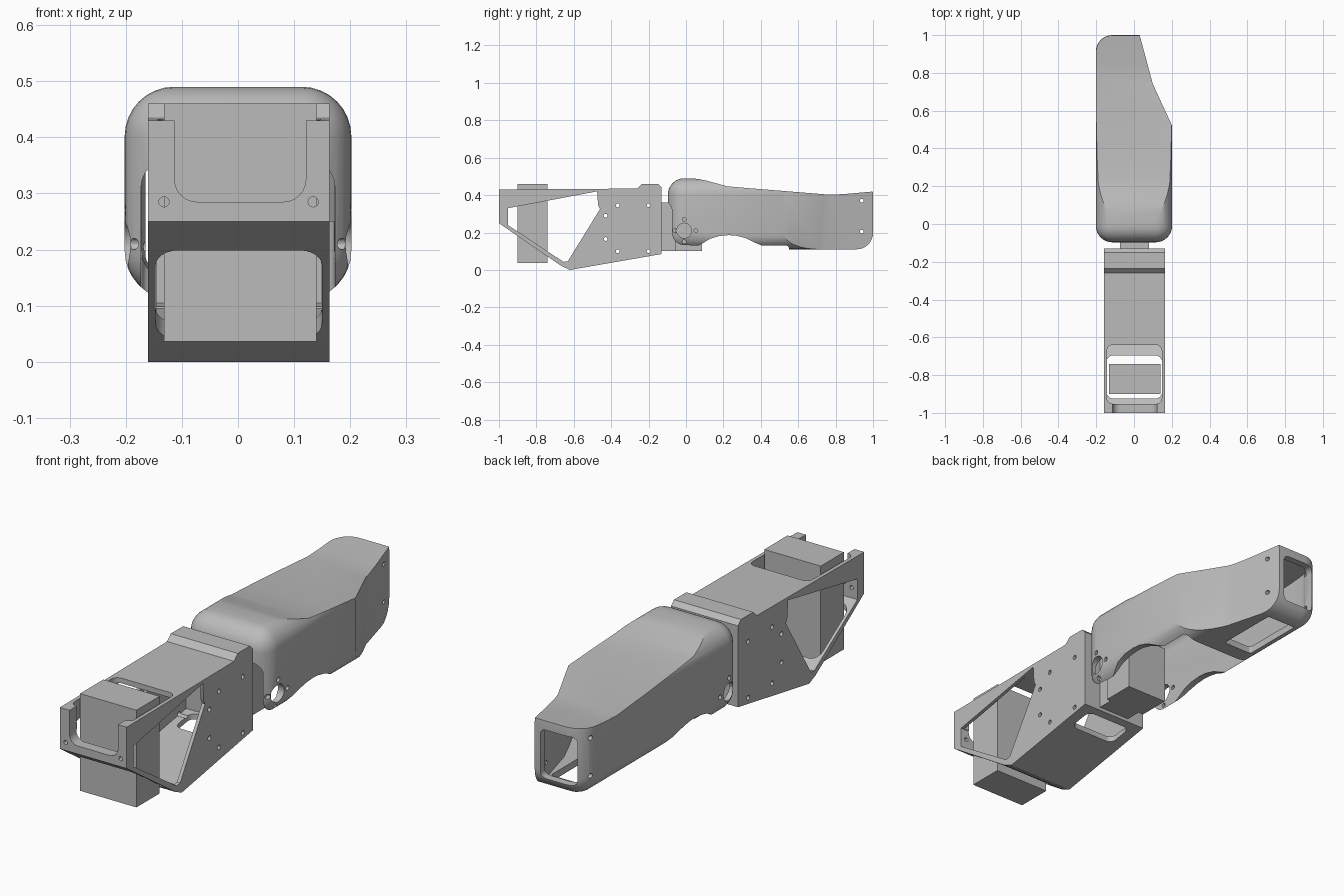
import bpy, bmesh
from mathutils import Vector, Matrix

cube = bpy.data.objects.get("Cube")
if cube:
    bpy.data.objects.remove(cube, do_unlink=True)

grey = bpy.data.materials.new("plain_grey")
grey.use_nodes = True
COLOUR = (0.5, 0.5, 0.5, 1)
grey.diffuse_color = COLOUR
grey.node_tree.nodes["Principled BSDF"].inputs["Base Color"].default_value = COLOUR


def finish(name, bm):
    bmesh.ops.recalc_face_normals(bm, faces=bm.faces)
    mesh = bpy.data.meshes.new(name)
    bm.to_mesh(mesh)
    bm.free()
    mesh.materials.append(grey)
    obj = bpy.data.objects.new(name, mesh)
    bpy.context.collection.objects.link(obj)
    return obj


def prism(name, points, axis, start, end):
    """Extrude an outline along x (points are y, z) or z (points are x, y)."""
    bm = bmesh.new()
    place = (lambda u, v: (start, u, v)) if axis == 0 else (lambda u, v: (u, v, start))
    face = bm.faces.new([bm.verts.new(place(u, v)) for u, v in points])
    out = bmesh.ops.extrude_face_region(bm, geom=[face])
    move = Vector((0, 0, 0))
    move[axis] = end - start
    bmesh.ops.translate(bm, vec=move, verts=[g for g in out["geom"] if isinstance(g, bmesh.types.BMVert)])
    return finish(name, bm)


def box(name, x, y, z, radius=0, axis=None, segments=6):
    """Box from ranges; rounds the edges along one axis, or all edges."""
    bm = bmesh.new()
    bmesh.ops.create_cube(bm, size=1)
    for v in bm.verts:
        v.co = [r[0] if c < 0 else r[1] for c, r in zip(v.co, (x, y, z))]
    if radius:
        edges = [e for e in bm.edges if axis is None
                 or abs((e.verts[0].co - e.verts[1].co)[axis]) > 1e-4]
        bmesh.ops.bevel(bm, geom=edges, offset=radius, segments=segments,
                        profile=0.5, affect="EDGES", clamp_overlap=True)
    return finish(name, bm)


def bores(name, axis, length, spots):
    """Set of round cutters along x or y; spots are (centre, radius)."""
    bm = bmesh.new()
    turn = Matrix.Rotation(1.5708, 4, "Y" if axis == 0 else "X")
    for centre, radius in spots:
        bmesh.ops.create_cone(bm, cap_ends=True, segments=20, radius1=radius, radius2=radius,
                              depth=length, matrix=Matrix.Translation(centre) @ turn)
    return finish(name, bm)


def combine(target, tool, operation="DIFFERENCE"):
    mod = target.modifiers.new("cut", "BOOLEAN")
    mod.operation, mod.solver, mod.object = operation, "EXACT", tool
    bpy.context.view_layer.update()
    graph = bpy.context.evaluated_depsgraph_get()
    mesh = bpy.data.meshes.new_from_object(target.evaluated_get(graph))
    target.modifiers.clear()
    target.data = mesh
    bpy.data.objects.remove(tool, do_unlink=True)


def smooth(obj):
    bpy.ops.object.select_all(action="DESELECT")
    obj.select_set(True)
    bpy.context.view_layer.objects.active = obj
    bpy.ops.object.shade_smooth_by_angle(angle=0.5)


# Front bracket: hollow wedge with a raised rear lip
outline = [(-1, .25), (-1, .43), (-.26, .435), (-.235, .46), (-.15, .46), (-.13, .44),
           (-.13, .085), (-.62, 0), (-.665, .02)]
bracket = prism("front_bracket", outline, 0, -.16, .163)
hollow = [(-.95, .24), (-.95, .41), (-.15, .41), (-.15, .105), (-.62, .028), (-.655, .043)]
combine(bracket, prism("hollow_cutter", hollow, 0, -.145, .148))
# Side windows, one cut through both walls
window = [(-.953, .24), (-.953, .33), (-.475, .42), (-.47, .345), (-.46, .325),
          (-.632, .046), (-.655, .043)]
combine(bracket, prism("window_cutter", window, 0, -.3, .3))
# Top well, front notch, sloped underside opening and rear underside slot
combine(bracket, box("well_cutter", (-.143, .147), (-.952, -.64), (.36, .6), .03, 2))
combine(bracket, box("notch_cutter", (-.113, .121), (-1.1, -.94), (.285, .6), .04, 1))
combine(bracket, box("under_cutter", (-.147, .15), (-.925, -.695), (-.1, .25), .04, 2))
combine(bracket, box("slot_cutter", (-.11, .113), (-.28, -.165), (-.1, .2), .03, 2))
side_bolts = [(-.365, .345), (-.43, .29), (-.43, .165), (-.365, .1), (-.2, .345), (-.2, .1)]
combine(bracket, bores("bolt_cutter", 0, 1, [((0, y, z), .01) for y, z in side_bolts]))
combine(bracket, bores("bolt_cutter", 1, .2, [((x, -1, .285), .009) for x in (-.132, .134)]))
smooth(bracket)

# Motor blocks
box("front_motor", (-.132, .14), (-.9, -.74), (.036, .46))
motor = box("joint_motor", (-.1, .1), (-.06, .085), (.1, .36))
neck = box("joint_neck", (-.075, .08), (-.135, -.05), (.1, .36))
combine(motor, neck, "UNION")

# Rear shell: rounded box trimmed by a side outline and a tapered plan
top = [(-.2, .49), (.02, .49), (.06, .487), (.11, .477), (.22, .447), (.35, .436),
       (.77, .402), (.85, .406), (1.1, .428)]
arch = [(1.1, .05), (.52, .05), (.52, .115), (.48, .125), (.41, .128), (.37, .145), (.32, .17),
        (.27, .183), (.23, .186), (.18, .182), (.13, .167), (.09, .143), (.065, .13), (-.2, .13)]
shell = box("rear_shell", (-.202, .202), (-.097, 1), (.11, .49), .088, None, 8)
combine(shell, prism("side_trim", top + arch, 0, -.5, .5), "INTERSECT")


def plan(inset):
    t = inset
    return [(-.5, -.5), (.5, -.5), (.5, .52), (.202 - t, .52 - t / 3), (.1 - t, .74), (.003 - t, 1.1), (-.5, 1.1)]


combine(shell, prism("plan_trim", plan(0), 2, -.5, 1), "INTERSECT")

# Shell cavity follows the outside at wall thickness
WALL = .03
cavity = box("cavity_cutter", (-.172, .172), (-.067, .97), (.14, .46), .06)
lowered = [(y, z - WALL) for y, z in top] + [(1.1, -.2), (-.2, -.2)]
combine(cavity, prism("side_trim", lowered, 0, -.5, .5), "INTERSECT")
combine(cavity, prism("plan_trim", plan(WALL), 2, -.5, 1), "INTERSECT")
combine(shell, cavity)
# Open underside, open front, end window and floor slot
combine(shell, box("belly_cutter", (-.171, .171), (-.06, .55), (-.1, .25), .02, 2))
combine(shell, box("mouth_cutter", (-.173, .173), (-.3, .02), (-.2, .36), .05, 1))
combine(shell, box("end_cutter", (-.165, .003), (.9, 1.2), (.165, .38), .025, 1))
combine(shell, box("floor_cutter", (-.13, .015), (.62, .91), (0, .25), .01, 2))
# Pivot bores, their bolt circle and the end bolts
ring = [((0, -.01 + dy, .21 + dz), .01) for dy, dz in ((.063, 0), (-.05, 0), (0, .06), (0, -.06))]
ends = [((0, .94, z), .01) for z in (.205, .37)]
combine(shell, bores("pivot_cutter", 0, 1, [((0, -.01, .21), .04)] + ring + ends))
smooth(shell)
